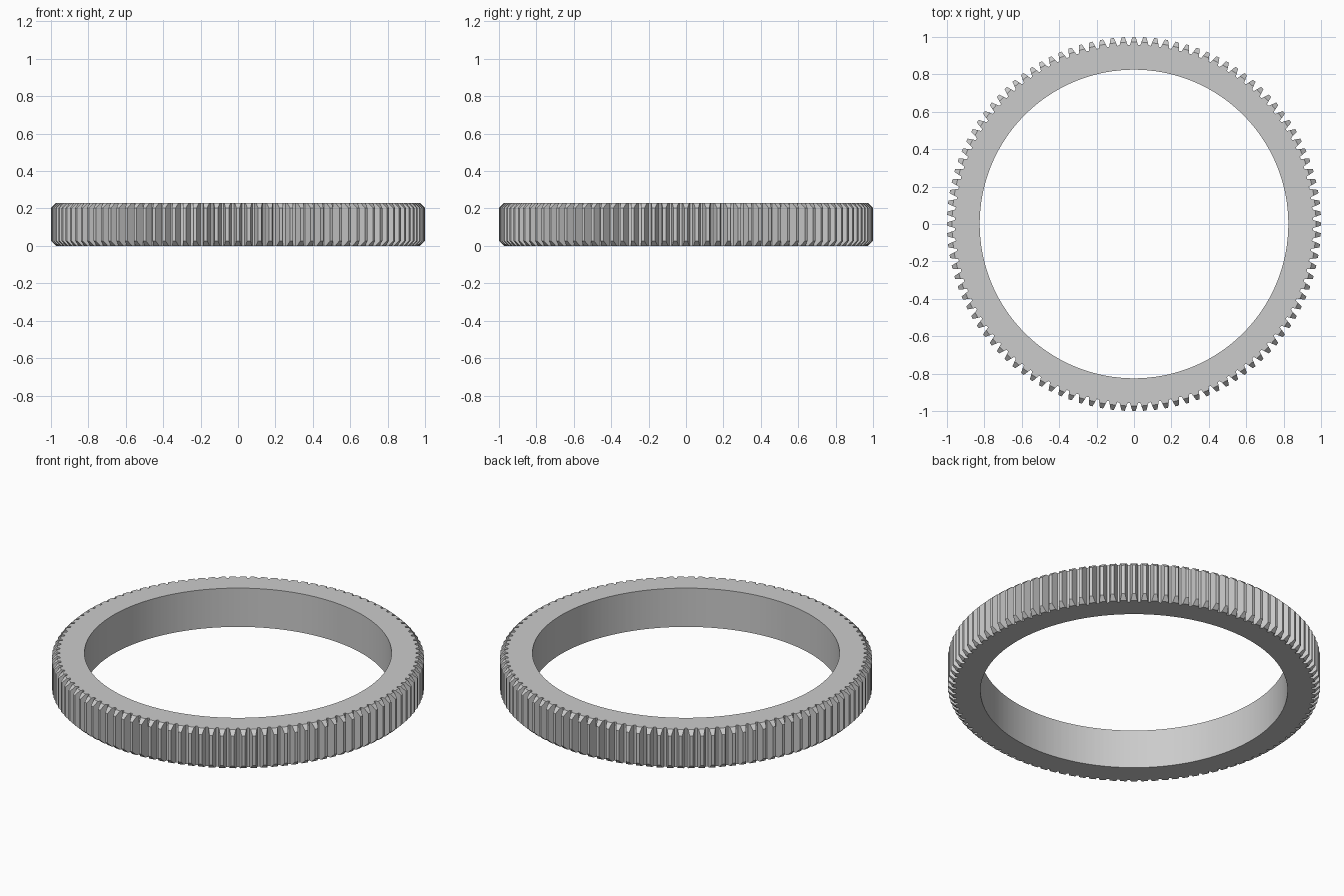
import bpy, bmesh, math

cube = bpy.data.objects.get("Cube")
if cube:
    bpy.data.objects.remove(cube)

TEETH = 108
HEIGHT = 0.23
BORE = 0.825
ROOT, SHOULDER, TIP = 0.957, 0.973, 1.0   # shoulder is where the end chamfer starts

steel = bpy.data.materials.new("grey steel")
steel.use_nodes = True
grey = (0.6, 0.6, 0.6, 1)
steel.diffuse_color = grey
steel.node_tree.nodes["Principled BSDF"].inputs["Base Color"].default_value = grey

# One tooth: radius and angle as a fraction of the pitch
half = [(ROOT, 0.39), (SHOULDER, 0.30), (TIP, 0.15)]
tooth = [(r, -a) for r, a in half] + [(r, a) for r, a in reversed(half)]
pitch = 2 * math.pi / TEETH

bm = bmesh.new()


def column(r, angle):
    """Bottom and top vertex at a polar position, lowered by the chamfer."""
    x, y = r * math.cos(angle), r * math.sin(angle)
    drop = max(0, r - SHOULDER)
    return bm.verts.new((x, y, drop)), bm.verts.new((x, y, HEIGHT - drop))


outer, inner = [], []
for i in range(TEETH):
    outer.append([column(r, (i + a) * pitch) for r, a in tooth])
    inner.append([column(BORE, (i + a) * pitch) for a in (-0.39, 0.39)])

for i in range(TEETH):
    t, n = outer[i], outer[(i + 1) % TEETH]
    b, c = inner[i], inner[(i + 1) % TEETH]
    # Tooth flanks, tip and the root gap to the next tooth
    rim = t + [n[0]]
    for p, q in zip(rim, rim[1:]):
        bm.faces.new((p[0], q[0], q[1], p[1]))
    # Bore wall
    for p, q in ((b[0], b[1]), (b[1], c[0])):
        bm.faces.new((q[0], p[0], p[1], q[1])).smooth = True
    # End faces and tooth chamfers, bottom then top
    for k in (0, 1):
        for loop in ((b[0], t[0], t[5], b[1]), (b[1], t[5], n[0], c[0]),
                     (t[0], t[1], t[4], t[5]), (t[1], t[2], t[3], t[4])):
            bm.faces.new([v[k] for v in loop])

bmesh.ops.recalc_face_normals(bm, faces=bm.faces)
mesh = bpy.data.meshes.new("ring_gear")
bm.to_mesh(mesh)
bm.free()
mesh.materials.append(steel)
gear = bpy.data.objects.new("ring_gear", mesh)
bpy.context.collection.objects.link(gear)

# Smooth bore, crisp teeth
bpy.ops.object.select_all(action="DESELECT")
gear.select_set(True)
bpy.context.view_layer.objects.active = gear
bpy.ops.object.shade_smooth_by_angle(angle=math.radians(15))
